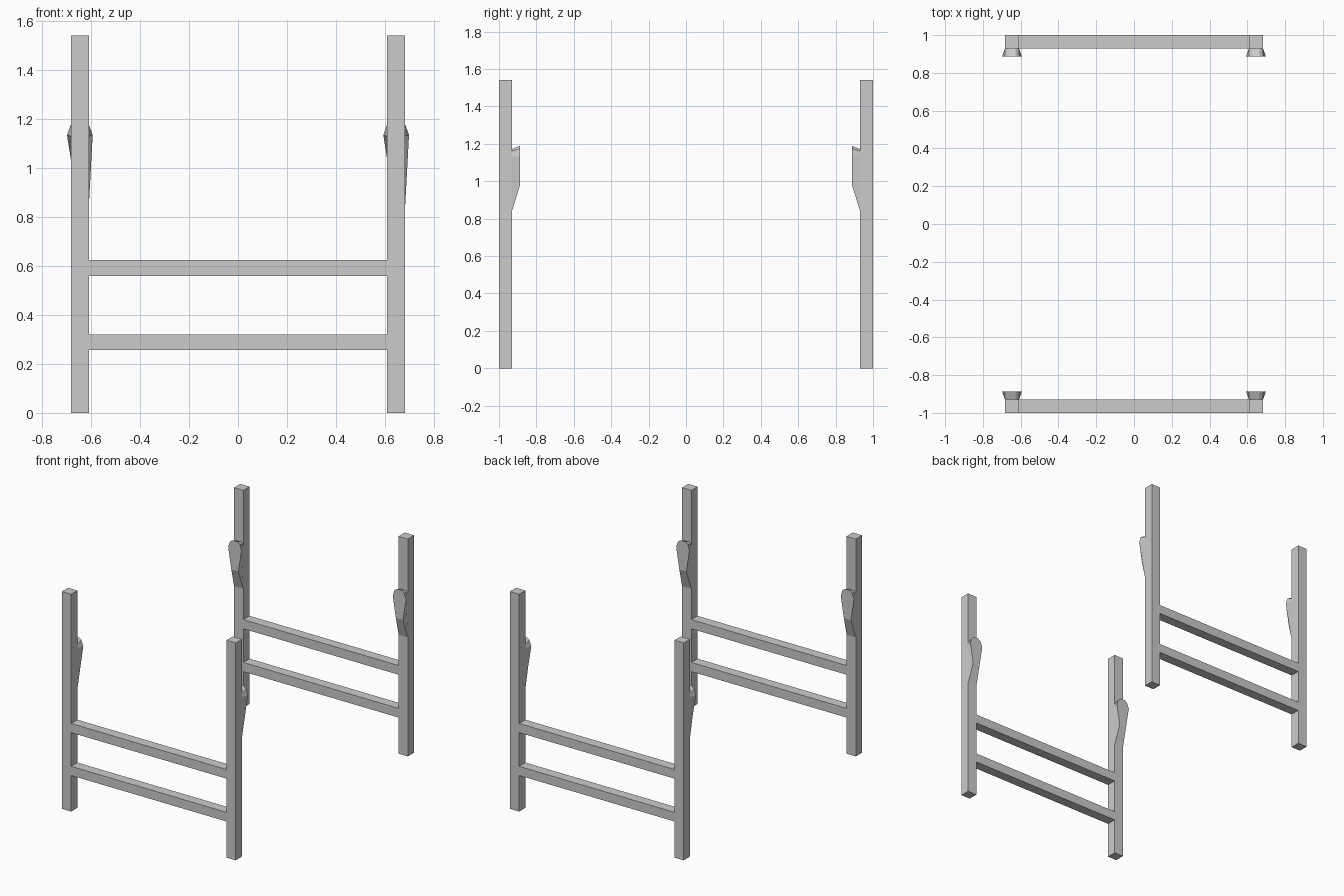
import bpy, bmesh

if "Cube" in bpy.data.objects:
    bpy.data.objects.remove(bpy.data.objects["Cube"])

POST_X, POST_W = 0.646, 0.073
POST_Y, POST_D = 0.965, 0.07


def finish(name, bm):
    bmesh.ops.recalc_face_normals(bm, faces=bm.faces[:])
    me = bpy.data.meshes.new(name)
    bm.to_mesh(me)
    bm.free()
    ob = bpy.data.objects.new(name, me)
    bpy.context.collection.objects.link(ob)
    return ob


def box(name, x0, x1, y0, y1, z0, z1):
    bm = bmesh.new()
    bmesh.ops.create_cube(bm, size=1)
    for v in bm.verts:
        v.co.x = (x0 + x1) / 2 + v.co.x * (x1 - x0)
        v.co.y = (y0 + y1) / 2 + v.co.y * (y1 - y0)
        v.co.z = (z0 + z1) / 2 + v.co.z * (z1 - z0)
    return finish(name, bm)


def outline(half):
    # mirror a bottom-to-top half profile into a closed loop
    return half + [(-x, z) for x, z in reversed(half)]


# hook profiles: narrow where it meets the post, flared on the open face
HOOK_BASE = outline([(0.0365, 0.84), (0.0365, 1.13), (0.0355, 1.16), (0.018, 1.172)])
HOOK_FACE = outline([(0.0275, 0.98), (0.0525, 1.135), (0.038, 1.175), (0.018, 1.19)])


def hook(name, cx, side):
    bm = bmesh.new()
    loops = [[bm.verts.new((cx + x, side * y, z)) for x, z in prof]
             for prof, y in ((HOOK_BASE, 0.931), (HOOK_FACE, 0.887))]
    n = len(HOOK_BASE)
    for loop in loops:
        bm.faces.new(loop)
    for i in range(n):
        j = (i + 1) % n
        bm.faces.new((loops[0][i], loops[0][j], loops[1][j], loops[1][i]))
    return finish(name, bm)


for side, label in ((-1, "front"), (1, "back")):
    y0, y1 = sorted((side * 1.0, side * (1.0 - POST_D)))
    # upright posts with their hooks
    for sx, hand in ((-1, "left"), (1, "right")):
        cx = sx * POST_X
        box(f"{label}_{hand}_post", cx - POST_W / 2, cx + POST_W / 2, y0, y1, 0, 1.542)
        hook(f"{label}_{hand}_hook", cx, side)
    # cross rails between the posts
    inner = POST_X - POST_W / 2
    for z0, level in ((0.256, "lower"), (0.56, "upper")):
        box(f"{label}_{level}_rail", -inner, inner, y0, y1, z0, z0 + 0.065)
